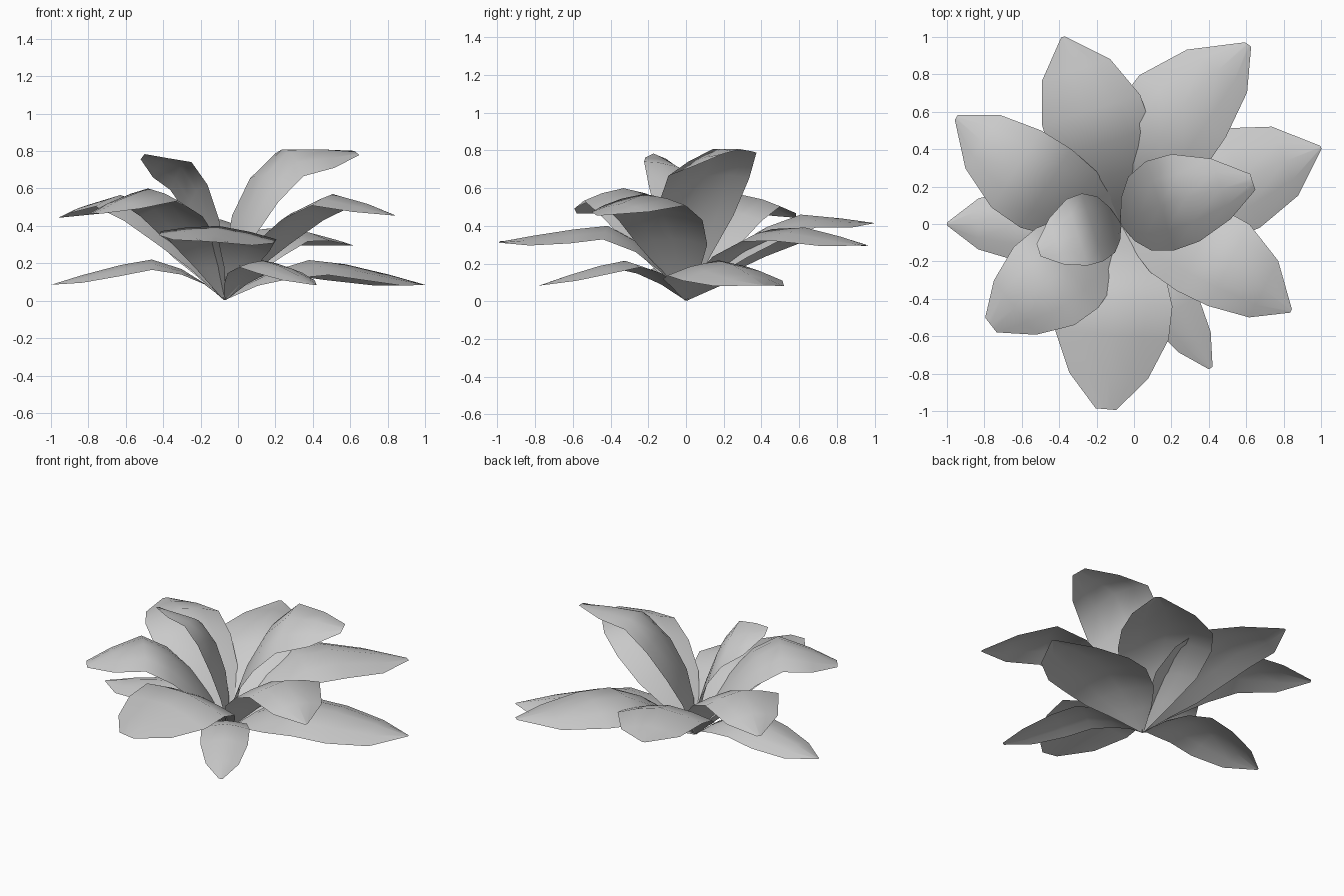
import bpy
import math
from mathutils import Vector

cube = bpy.data.objects.get("Cube")
if cube:
    bpy.data.objects.remove(cube)

grey = bpy.data.materials.new("plain grey")
grey.use_nodes = True
color = (0.6, 0.6, 0.6, 1)
grey.diffuse_color = color
grey.node_tree.nodes["Principled BSDF"].inputs["Base Color"].default_value = color

ROOT = Vector((-0.07, 0, 0.005))
# Stations along every leaf: position, width factor, edge droop
STATIONS = [(0, 0.03, 0), (0.12, 0.48, 0.05), (0.25, 0.83, 0.15), (0.42, 1, 0.23),
            (0.6, 0.98, 0.25), (0.82, 0.68, 0.25), (1, 0, 0)]


def rib_height(f, crest, peak, tip):
    """Height of the midrib: steep at the base, arching over to the tip."""
    if f <= crest:
        return peak * (1 - (1 - f / crest) ** 1.6)
    return peak + (tip - peak) * ((f - crest) / (1 - crest)) ** 1.3


def leaf(name, x, y, tip, peak, half_width, tip_width,
         crest=0.6, bend=0, roll=0, steep=1, sag=1):
    """A leaf blade with drooping edges, from the root to its tip."""
    reach = Vector((x - ROOT.x, y - ROOT.y, 0))
    side = Vector((-reach.y, reach.x, 0)).normalized()
    verts, faces = [], []
    across = (-1, -0.55, 0, 0.55, 1)
    n = len(across)
    for f, w, droop in STATIONS:
        width = max(half_width * w, tip_width if f == 1 else 0.008)
        centre = ROOT + reach * f ** steep + side * bend * math.sin(math.pi * f)
        centre.z += rib_height(f, crest, peak, tip)
        for a in across:
            p = centre + side * a * width
            p.z += (roll * a - sag * droop * abs(a) ** 1.5) * width
            verts.append(p)
    for i in range(len(STATIONS) - 1):
        for j in range(n - 1):
            k = i * n + j
            faces.append((k, k + n, k + n + 1, k + 1))
    mesh = bpy.data.meshes.new(name)
    mesh.from_pydata(verts, [], faces)
    mesh.materials.append(grey)
    mesh.shade_smooth()
    obj = bpy.data.objects.new(name, mesh)
    bpy.context.collection.objects.link(obj)


# Lowest ring of drooping leaves
leaf("low_leaf_right", -1.0, 0.0, 0.08, 0.215, 0.2, 0.008, crest=0.42, sag=1.2)
leaf("low_leaf_left", 1.0, 0.41, 0.08, 0.215, 0.29, 0.008, crest=0.45, sag=1.2)
leaf("low_leaf_front", 0.41, -0.77, 0.08, 0.21, 0.15, 0.012, crest=0.42)

# Wide middle leaves
leaf("middle_leaf_front", -0.15, -0.99, 0.31, 0.395, 0.31, 0.055, crest=0.42,
     roll=-0.07, sag=0.7)
leaf("middle_leaf_back_right", -0.38, 1.0, 0.41, 0.455, 0.28, 0.01, bend=-0.03)
leaf("middle_leaf_back_left", 0.61, 0.96, 0.29, 0.4, 0.29, 0.02, crest=0.5, bend=0.1)

# Raised side leaves
leaf("raised_leaf_back_right", -0.95, 0.57, 0.44, 0.56, 0.25, 0.015, bend=0.06)
leaf("raised_leaf_front_right", -0.765, -0.54, 0.46, 0.595, 0.27, 0.05, bend=0.01)
leaf("raised_leaf_front_left", 0.84, -0.465, 0.45, 0.565, 0.25, 0.01, bend=0.07)

# Upright leaves at the top
leaf("top_leaf_left", 0.635, 0.225, 0.785, 0.815, 0.25, 0.045, crest=0.65,
     bend=0.03, roll=0.25, steep=1.35, sag=1.3)
leaf("top_leaf_right", -0.51, -0.14, 0.765, 0.72, 0.19, 0.035, crest=0.65,
     bend=-0.03, roll=0.4, steep=1.3)
